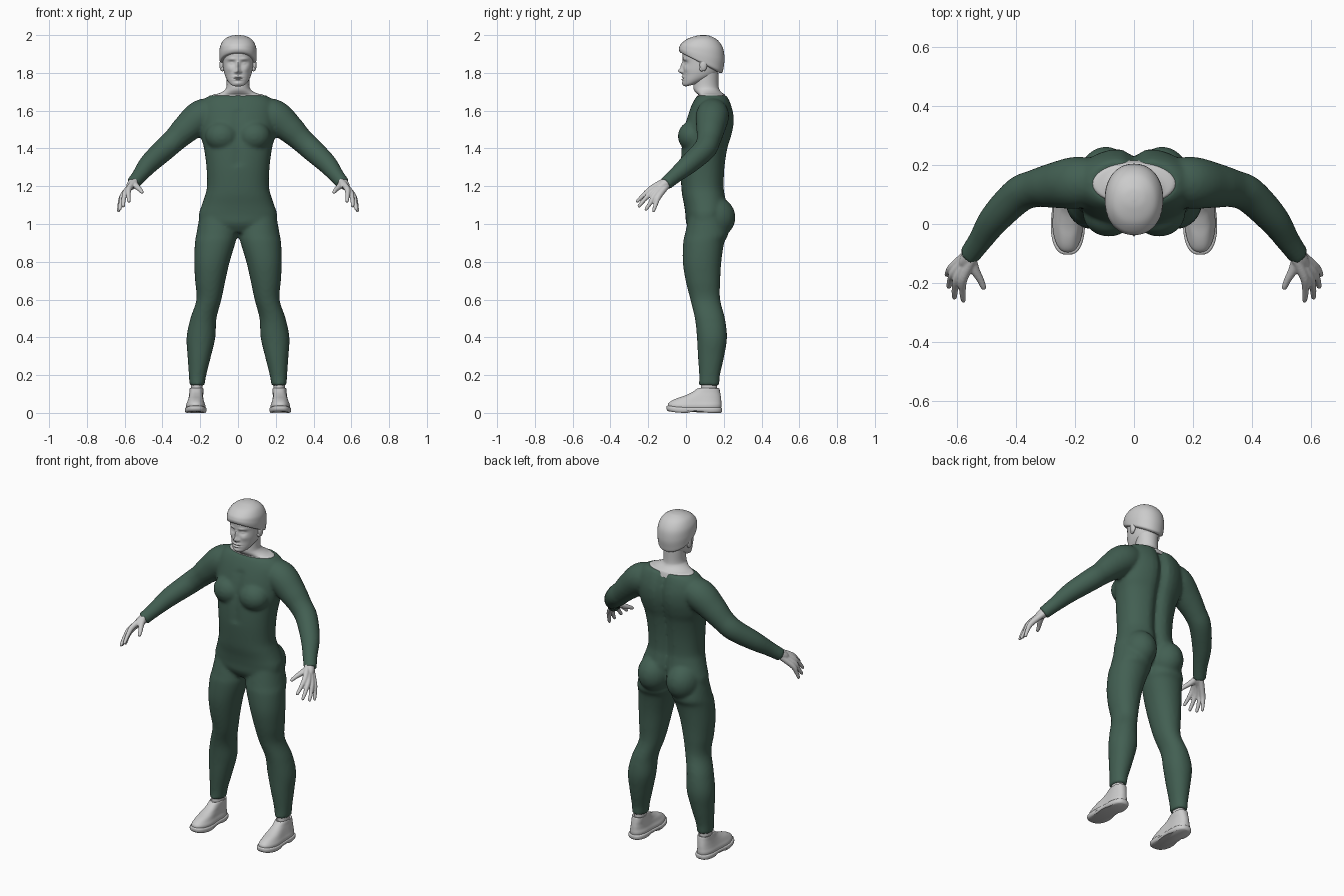
import bpy, bmesh, math
from mathutils import Vector

N = 40


def spline(pts, steps=6):
    """Catmull-Rom through tuples of any length."""
    out = []
    for i in range(len(pts) - 1):
        a, b, c, d = (pts[max(i - 1, 0)], pts[i], pts[i + 1], pts[min(i + 2, len(pts) - 1)])
        for k in range(steps):
            t = k / steps
            out.append(tuple(0.5 * (2 * q + (r - p) * t + (2 * p - 5 * q + 4 * r - s) * t * t
                                    + (3 * q - p - 3 * r + s) * t ** 3)
                             for p, q, r, s in zip(a, b, c, d)))
    return out + [pts[-1]]


def skin(bm, loops):
    """Bridge rings of points and cap both ends."""
    rows = [[bm.verts.new(p) for p in loop] for loop in loops]
    n = len(rows[0])
    for a, b in zip(rows, rows[1:]):
        for i in range(n):
            bm.faces.new((a[i], a[(i + 1) % n], b[(i + 1) % n], b[i]))
    bm.faces.new(rows[0][::-1])
    bm.faces.new(rows[-1])


def power(v, e):
    return math.copysign(abs(v) ** e, v)


def slices(bm, rings, side=1, warp=None, n=2.3, steps=6):
    """Level slices: (centre x, half width, z, front y, back y, tilt)."""
    loops = []
    for cx, rx, z, yf, yb, tilt in spline([tuple(r) + (0,) * (6 - len(r)) for r in rings], steps):
        loop = []
        for i in range(N):
            a = 2 * math.pi * i / N
            c, s = power(math.cos(a), 2 / n), power(math.sin(a), 2 / n)
            p = Vector((side * (cx + rx * c), (yf + yb) / 2 + (yb - yf) / 2 * s, z + tilt * s))
            loop.append(warp(p, s) if warp else p)
        loops.append(loop)
    skin(bm, loops)


def tube(bm, path, side=1, n=16):
    """Round limb along (x, y, z, radius)."""
    pts = spline(path)
    loops = []
    for i, p in enumerate(pts):
        d = Vector(pts[min(i + 1, len(pts) - 1)][:3]) - Vector(pts[max(i - 1, 0)][:3])
        q = d.to_track_quat('Z', 'Y')
        loop = []
        for k in range(n):
            a = 2 * math.pi * k / n
            v = Vector(p[:3]) + q @ Vector((p[3] * math.cos(a), p[3] * math.sin(a), 0))
            loop.append((side * v.x, v.y, v.z))
        loops.append(loop)
    skin(bm, loops)


def ball(bm, loc, size):
    vs = bmesh.ops.create_uvsphere(bm, u_segments=24, v_segments=16, radius=1)['verts']
    for v in vs:
        v.co = Vector([c * s + l for c, s, l in zip(v.co, size, loc)])


def finish(bm, name, voxel=0, smooth=4, mat=None):
    bmesh.ops.recalc_face_normals(bm, faces=bm.faces)
    for f in bm.faces:
        f.smooth = True
    me = bpy.data.meshes.new(name)
    bm.to_mesh(me)
    bm.free()
    ob = bpy.data.objects.new(name, me)
    bpy.context.collection.objects.link(ob)
    if mat:
        me.materials.append(mat)
    if voxel:
        m = ob.modifiers.new('blend', 'REMESH')
        m.mode, m.voxel_size, m.use_smooth_shade = 'VOXEL', voxel, True
        m = ob.modifiers.new('soften', 'SMOOTH')
        m.factor, m.iterations = 0.5, smooth
    else:
        bpy.context.view_layer.objects.active = ob
        ob.select_set(True)
        bpy.ops.object.shade_smooth_by_angle(angle=math.radians(45))
        ob.select_set(False)
    return ob


green = bpy.data.materials.new('dark_green')
green.diffuse_color = (0.055, 0.115, 0.085, 1)


# Body suit: torso, chest, seat, legs and sleeves blended together
def spine(p, s):
    if s > 0:
        p.y -= 0.03 * s * math.exp(-(p.x / 0.03) ** 2)
    elif 1.3 < p.z < 1.6:
        p.y += 0.008 * math.exp(-(p.x / 0.025) ** 2)
    return p


bm = bmesh.new()
slices(bm, [(0, .11, .955, .03, .15), (0, .195, 1.0, .002, .2), (0, .207, 1.05, -.003, .215),
            (0, .192, 1.1, -.01, .22), (0, .175, 1.15, -.02, .212), (0, .164, 1.2, -.025, .205),
            (0, .167, 1.3, -.03, .21), (0, .18, 1.4, -.026, .225), (0, .195, 1.46, -.018, .243),
            (0, .2, 1.52, -.008, .256), (0, .2, 1.58, .01, .256), (0, .195, 1.63, .03, .243),
            (0, .175, 1.662, .047, .23), (0, .15, 1.68, .06, .22)], warp=spine)
for s in (1, -1):
    ball(bm, (s * .085, .035, 1.465), (.088, .078, .08))
    ball(bm, (s * .095, .15, 1.035), (.095, .112, .11))
    slices(bm, [(.105, .095, 1.06, .02, .2), (.112, .108, .95, -.005, .222), (.121, .107, .9, -.015, .202),
                (.138, .094, .8, -.017, .187), (.147, .08, .7, -.002, .181), (.154, .066, .6, .023, .181),
                (.183, .069, .5, .047, .206), (.196, .076, .4, .058, .217), (.205, .062, .3, .063, .202),
                (.214, .046, .2, .07, .18), (.217, .04, .145, .068, .177)], side=s, n=2.1)
    tube(bm, [(.1, .145, 1.595, .07), (.19, .14, 1.572, .088), (.275, .13, 1.503, .076), (.335, .12, 1.445, .064),
              (.39, .098, 1.395, .061), (.47, .018, 1.32, .053), (.52, -.055, 1.258, .041),
              (.558, -.108, 1.212, .036)], side=s, n=24)
finish(bm, 'body_suit', .01, 4, green)

# Neck and upper shoulders showing in the neckline
bm = bmesh.new()
slices(bm, [(0, .15, 1.655, .055, .215), (0, .138, 1.682, .065, .207), (0, .1, 1.692, .055, .195),
            (0, .07, 1.71, .042, .178), (0, .06, 1.735, .04, .172), (0, .062, 1.8, .05, .172)], n=2)
finish(bm, 'neck')

# Head with facial relief: (x, z, width, height, forward push)
RELIEF = [(0, 1.81, .011, .013, .026), (0, 1.838, .009, .022, .014), (.034, 1.852, .017, .011, -.012),
          (.034, 1.851, .011, .006, .008), (.034, 1.873, .022, .008, .006), (0, 1.779, .022, .005, .009),
          (0, 1.765, .019, .005, .009), (0, 1.772, .022, .002, -.004), (0, 1.745, .018, .01, .006),
          (.045, 1.82, .018, .016, .005), (.014, 1.805, .006, .007, .009)]


def face(p, s):
    if s < -0.1:
        for x, z, w, h, amt in RELIEF:
            for sx in ((1, -1) if x else (1,)):
                p.y -= amt * math.exp(-((p.x - sx * x) / w) ** 2 - ((p.z - z) / h) ** 2)
    return p


N = 96
bm = bmesh.new()
slices(bm, [(0, .025, 1.734, .0, .05, .006), (0, .043, 1.744, -.013, .085, .01), (0, .059, 1.765, -.016, .13, .008),
            (0, .07, 1.79, -.015, .16), (0, .077, 1.82, -.014, .175), (0, .081, 1.86, -.014, .184),
            (0, .083, 1.9, -.018, .188), (0, .077, 1.94, -.01, .18), (0, .05, 1.975, .03, .15)],
       warp=face, n=2.15, steps=9)
finish(bm, 'head')
N = 40

# Ears
bm = bmesh.new()
for s in (1, -1):
    ball(bm, (s * .086, .092, 1.842), (.012, .02, .033))
    ball(bm, (s * .082, .083, 1.822), (.01, .012, .014))
finish(bm, 'ears')

# Hair cap, low at the nape and high over the forehead
bm = bmesh.new()
slices(bm, [(0, .08, 1.85, -.014, .18, -.052), (0, .094, 1.856, -.03, .193, -.052), (0, .098, 1.875, -.037, .199, -.046),
            (0, .099, 1.905, -.036, .204, -.03), (0, .094, 1.942, -.026, .196, -.012),
            (0, .074, 1.976, .005, .168, -.003), (0, .04, 1.995, .05, .128), (0, .008, 2.0, .08, .1)], n=2.15)
finish(bm, 'hair')

# Hands: each finger runs from the wrist through its knuckle to the tip
FINGERS = [[(.577, -.183, 1.188), (.58, -.225, 1.152), (.577, -.258, 1.12)],
           [(.594, -.178, 1.172), (.605, -.217, 1.132), (.607, -.248, 1.095)],
           [(.606, -.163, 1.157), (.62, -.188, 1.113), (.626, -.212, 1.078)],
           [(.612, -.145, 1.145), (.626, -.16, 1.105), (.632, -.172, 1.07)]]
for s, label in ((1, 'left'), (-1, 'right')):
    bm = bmesh.new()
    tube(bm, [(.52, -.06, 1.255, .026), (.553, -.105, 1.218, .028), (.57, -.128, 1.2, .023),
              (.58, -.145, 1.185, .014)], s)
    for i, (k, m, t) in enumerate(FINGERS):
        o = (i - 1.5) * .009
        tube(bm, [(.553 + o * .6, -.108 + o * .6, 1.216 - o * .8, .017), (*k, .0155), (*m, .0115),
                  (*t, .0085), (t[0], t[1] - .004, t[2] - .005, .003)], s)
    tube(bm, [(.551, -.115, 1.218, .018), (.538, -.155, 1.2, .016), (.519, -.19, 1.182, .012),
              (.508, -.216, 1.168, .009), (.506, -.221, 1.165, .003)], s)
    finish(bm, label + '_hand', .004, 3)


# Shoes: arched sole with a heel, shaped upper and ankle
def arch(p, s):
    low = 1 if p.z < .012 else 0
    p.z += low * .012 * math.exp(-((p.y - .06) / .03) ** 2) + .01 * max(0, -p.y / .1) ** 2
    waist = 1 - .14 * math.exp(-((p.y - .07) / .06) ** 2)
    cx = math.copysign(.224, p.x)
    p.x = cx + (p.x - cx) * waist
    return p


for s, label in ((1, 'left'), (-1, 'right')):
    bm = bmesh.new()
    slices(bm, [(.224, .054, 0, -.094, .184), (.224, .06, .008, -.103, .191), (.224, .06, .024, -.103, .191),
                (.224, .054, .029, -.097, .186)], s, arch, 2.7, 3)
    finish(bm, label + '_sole')
    bm = bmesh.new()
    slices(bm, [(.224, .053, .022, -.096, .185), (.224, .055, .04, -.094, .188), (.224, .049, .058, -.077, .187),
                (.223, .045, .075, -.048, .186), (.222, .042, .09, -.01, .184), (.22, .04, .108, .03, .181),
                (.219, .038, .13, .063, .176), (.219, .031, .127, .072, .168)], s, arch, 2.4, 4)
    finish(bm, label + '_shoe')
    bm = bmesh.new()
    slices(bm, [(.218, .031, .1, .075, .165), (.218, .03, .14, .08, .163), (.217, .032, .18, .082, .163)], s, None, 2)
    finish(bm, label + '_ankle')
